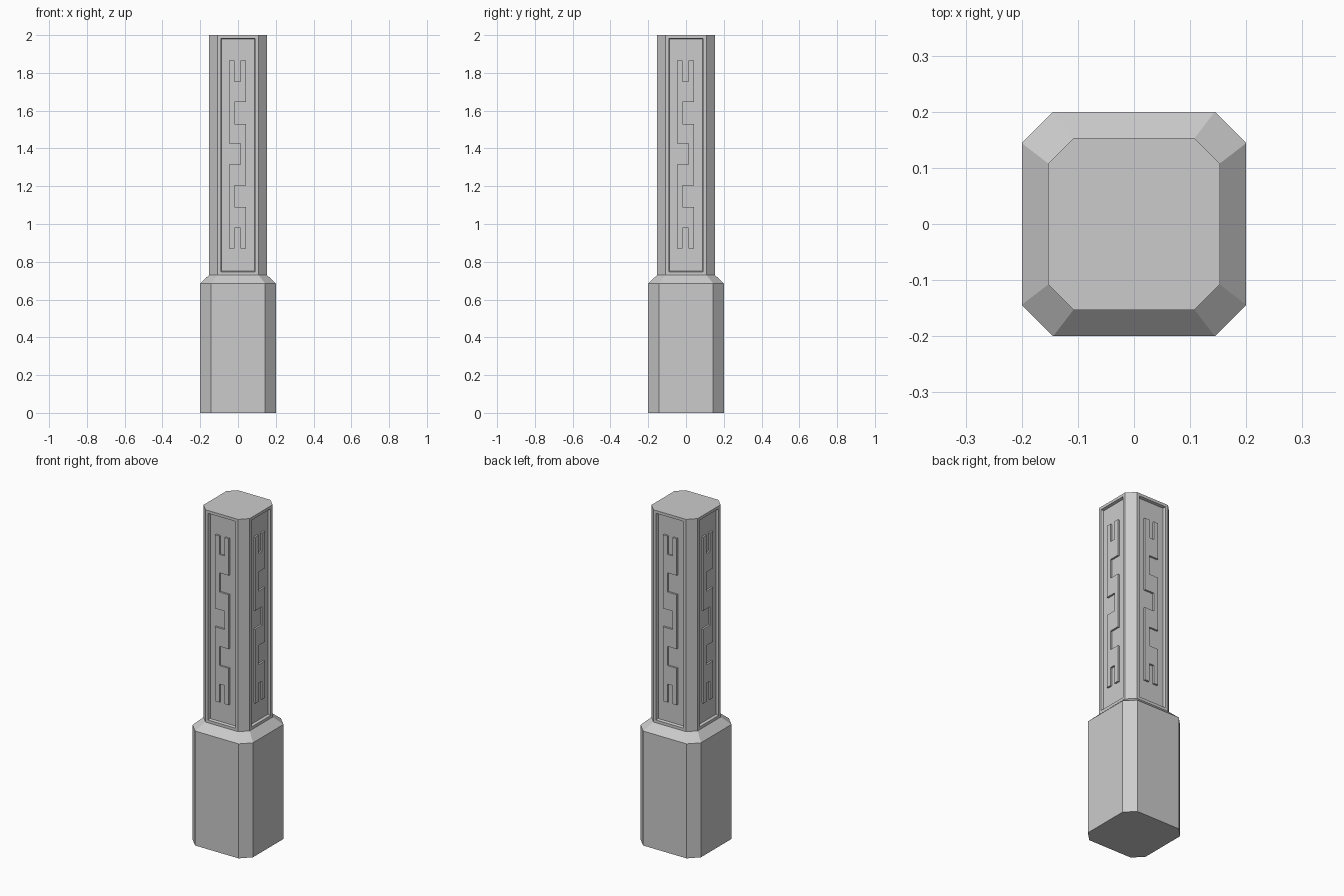
import bpy, bmesh, math
from mathutils import Matrix

if "Cube" in bpy.data.objects:
    bpy.data.objects.remove(bpy.data.objects["Cube"])


def finish(name, bm):
    bmesh.ops.recalc_face_normals(bm, faces=bm.faces)
    mesh = bpy.data.meshes.new(name)
    bm.to_mesh(mesh)
    bm.free()
    obj = bpy.data.objects.new(name, mesh)
    bpy.context.collection.objects.link(obj)
    return obj


def ring(bm, half, flat, z):
    """Square with cut corners: half width and half length of the flat side."""
    pts = []
    for k in range(4):
        rot = Matrix.Rotation(k * math.pi / 2, 3, 'Z')
        pts += [rot @ p for p in (Matrix(((-flat, -half, z), (flat, -half, z), (0, 0, 0))))[:2]]
    return [bm.verts.new(p) for p in pts]


# Post: wide base, sloped shoulder, slimmer shaft
bm = bmesh.new()
rings = [ring(bm, 0.2, 0.144, 0), ring(bm, 0.2, 0.144, 0.685),
         ring(bm, 0.153, 0.108, 0.73), ring(bm, 0.153, 0.108, 2)]
bm.faces.new(rings[0][::-1])
bm.faces.new(rings[-1])
panels = []
for level, (a, b) in enumerate(zip(rings, rings[1:])):
    for i in range(8):
        j = (i + 1) % 8
        face = bm.faces.new((a[i], a[j], b[j], b[i]))
        if level == 2 and i % 2 == 0:
            panels.append(face)
bm.normal_update()

# Sunken panels on the four shaft sides
bmesh.ops.inset_individual(bm, faces=panels, thickness=0.024)
bmesh.ops.inset_individual(bm, faces=panels, thickness=0.006, depth=-0.015)
finish("post", bm)

# Raised meander ornament on each panel
L, A, B, R = -0.048, -0.018, 0.014, 0.043
outline = [(L, 0.87), (A, 0.87), (A, 0.98), (B, 0.98), (B, 0.87), (R, 0.87),
           (R, 1.09), (A, 1.09), (A, 1.205), (R, 1.205), (R, 1.53), (A, 1.53),
           (A, 1.645), (R, 1.645), (R, 1.865), (B, 1.865), (B, 1.755), (A, 1.755),
           (A, 1.865), (L, 1.865), (L, 1.425), (B, 1.425), (B, 1.315), (L, 1.315)]
for k, side in enumerate(("front", "right", "back", "left")):
    bm = bmesh.new()
    face = bm.faces.new([bm.verts.new((x, -0.137, z)) for x, z in outline])
    ext = bmesh.ops.extrude_face_region(bm, geom=[face], use_keep_orig=True)
    verts = [g for g in ext["geom"] if isinstance(g, bmesh.types.BMVert)]
    bmesh.ops.translate(bm, verts=verts, vec=(0, -0.012, 0))
    bmesh.ops.rotate(bm, verts=bm.verts, matrix=Matrix.Rotation(k * math.pi / 2, 3, 'Z'))
    finish("ornament_" + side, bm)
